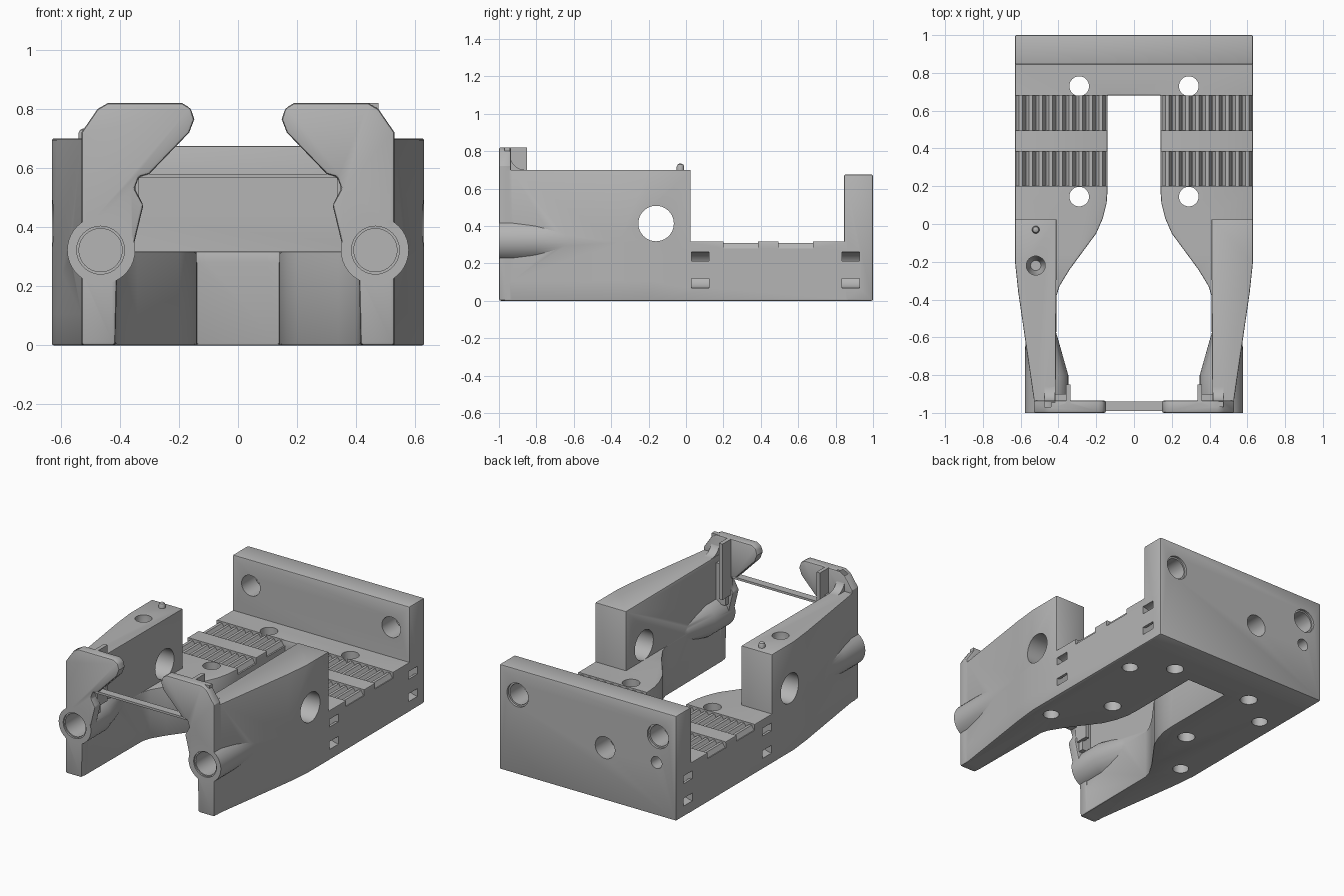
import bpy, bmesh, math
from mathutils import Vector

if "Cube" in bpy.data.objects:
    bpy.data.objects.remove(bpy.data.objects["Cube"])

grey = bpy.data.materials.new("matte_grey")
grey.use_nodes = True
grey.diffuse_color = (0.46, 0.46, 0.46, 1)
grey.node_tree.nodes["Principled BSDF"].inputs["Base Color"].default_value = (0.46, 0.46, 0.46, 1)


def bake(obj):
    """Apply all modifiers of an object."""
    deps = bpy.context.evaluated_depsgraph_get()
    mesh = bpy.data.meshes.new_from_object(obj.evaluated_get(deps))
    obj.modifiers.clear()
    obj.data = mesh


def loft(name, rings, bevel=0):
    """Closed solid through a row of equal-length rings."""
    bm = bmesh.new()
    loops = [[bm.verts.new(p) for p in ring] for ring in rings]
    for a, b in zip(loops, loops[1:]):
        for i in range(len(a)):
            j = (i + 1) % len(a)
            bm.faces.new((a[i], a[j], b[j], b[i]))
    bm.faces.new(loops[0])
    bm.faces.new(loops[-1])
    bmesh.ops.recalc_face_normals(bm, faces=bm.faces)
    mesh = bpy.data.meshes.new(name)
    bm.to_mesh(mesh)
    bm.free()
    mesh.materials.append(grey)
    obj = bpy.data.objects.new(name, mesh)
    bpy.context.collection.objects.link(obj)
    if bevel:
        mod = obj.modifiers.new("edge", 'BEVEL')
        mod.width, mod.segments, mod.angle_limit = bevel, 2, math.radians(40)
        bake(obj)
    return obj


PLACE = {'x': lambda p, t: (t, p[0], p[1]),
         'y': lambda p, t: (p[0], t, p[1]),
         'z': lambda p, t: (p[0], p[1], t)}


def prism(name, pts, axis, a, b, bevel=0):
    return loft(name, [[PLACE[axis](p, t) for p in pts] for t in (a, b)], bevel)


def circle(u, v, r, n=40):
    return [(u + r * math.cos(math.tau * i / n), v + r * math.sin(math.tau * i / n)) for i in range(n)]


def box(name, x, y, z, bevel=0):
    return prism(name, [(x[0], y[0]), (x[1], y[0]), (x[1], y[1]), (x[0], y[1])], 'z', *z, bevel)


def side(s, pts):
    return [(s * u, v) for u, v in pts]


solids, cutters = [], []

# U-shaped deck
half = [(.63, .87), (.63, -.2), (.613, -.36), (.53, -.93), (.53, -.97), (.415, -.97), (.41, -.38),
        (.395, -.33), (.34, -.24), (.2, -.05), (.165, .03), (.145, .11), (.14, .18), (.14, .68)]
solids.append(prism("cradle_body", half + side(-1, half)[::-1], 'z', 0, .318, .006))

# Upright back wall
solids.append(box("back_wall", (-.63, .63), (.845, 1), (0, .675), .008))

ARM = [(.63, .025), (.63, -.2), (.613, -.36), (.53, -.93), (.53, -.97), (.415, -.97), (.41, .025)]
HOOK = [(.53, 0), (.53, .72), (.475, .8), (.44, .82), (.19, .82), (.16, .802), (.148, .765),
        (.165, .72), (.3, .58), (.335, .57), (.35, .53), (.32, .475), (.355, .33), (.41, .22), (.415, 0)]
arc = [(-.86 - .08 * math.sin(a), .78 - .08 * math.cos(a)) for a in [i * math.pi / 16 for i in range(9)]]
FILLET = arc + [(-.94, .82), (-.97, .82), (-.97, .6), (-.86, .6)]

for s, label in ((1, "left"), (-1, "right")):
    # Tapered arm, hooked front plate, its fillet and the clip ridge
    solids.append(prism(label + "_arm", side(s, ARM), 'z', .1, .70, .006))
    solids.append(prism(label + "_hook", side(s, HOOK), 'y', -1, -.935, .01))
    solids.append(prism(label + "_fillet", FILLET, 'x', s * .418, s * .475))
    solids.append(box(label + "_ridge", sorted((s * .335, s * .36)), (-.95, -.85), (.46, .82)))
    solids.append(box(label + "_ridge_foot", sorted((s * .35, s * .425)), (-.95, -.9), (.4, .66)))
    # Boss that fades into the arm
    stations = [(-1, .463, .115), (-.8, .463, .115), (-.6, .49, .085), (-.55, .49, .07)]
    solids.append(loft(label + "_boss", [[(u, y, v) for u, v in circle(s * cx, .322, r)] for y, cx, r in stations]))
    # Chamfered bore in the boss
    cutters.append(prism("bore", circle(s * .465, .322, .073), 'y', -1.1, -.65))
    cutters.append(prism("bore_rim", circle(s * .465, .322, .081), 'y', -1.1, -.99))
    # Round window through the arm
    cutters.append(prism("window", circle(-.16, .413, .095), 'x', s * .3, s * .8))
    # Screw holes through the deck, blind holes below
    for y in (.73, .145):
        cutters.append(prism("deck_hole", circle(s * .29, y, .052), 'z', -.1, .5))
    for y in (.57, -.17):
        cutters.append(prism("blind_hole", circle(s * .51, y, .048), 'z', -.1, .2))
    # Back wall holes with countersink
    cutters.append(prism("wall_hole", circle(s * .5, .51, .066), 'y', .7, 1.1))
    cutters.append(prism("wall_sink", circle(s * .5, .51, .076), 'y', .985, 1.1))
    # Curved strap tunnels in the sides
    angles = [math.pi / 2 + math.pi * i / 12 for i in range(-1, 14)]
    ring = [(.63 + r * math.cos(a), .165 + r * math.sin(a))
            for r, seq in ((.097, angles), (.047, angles[::-1])) for a in seq]
    for y in (.03, .835):
        cutters.append(prism("strap_tunnel", side(s, ring), 'y', y, y + .092))
    # Recesses with toothed grip pads
    for i, (y0, y1) in enumerate(((.2, .385), (.495, .68))):
        cutters.append(box("recess", sorted((s * .1, s * .7)), (y0, y1), (.28, .4)))
        teeth = [(.145, .27)]
        for k in range(9):
            x = .15 + k * .053
            teeth += [(x, .281), (x + .016, .308), (x + .034, .308), (x + .05, .281)]
        teeth.append((.628, .27))
        prism(f"{label}_grip_{i + 1}", side(s, teeth), 'y', y0, y1)

# Cable hole, small hole and the hole in the arm top
cutters.append(prism("cable_hole", circle(-.123, .338, .07), 'y', .851, 1.1))
cutters.append(prism("cable_opening", circle(-.123, .338, .07), 'y', .835, .86))
cutters.append(prism("small_hole", circle(-.49, .34, .038), 'y', .87, 1.1))
cutters.append(loft("top_hole", [[(u, v, z) for u, v in circle(-.52, -.22, r)]
                                 for z, r in ((.56, .027), (.64, .05), (.8, .05))]))

# Keep the deck solid below the cable hole opening
bpy.data.objects.remove(cutters.pop(-3))

# Fuse the solids and cut the openings
body = solids[0]
for parts, operation in ((solids[1:], 'UNION'), (cutters, 'DIFFERENCE')):
    for part in parts:
        mod = body.modifiers.new("join", 'BOOLEAN')
        mod.object, mod.operation, mod.solver = part, operation, 'EXACT'
        bake(body)
        bpy.data.objects.remove(part)

# Thin front crossbar
box("crossbar", (-.335, .335), (-.99, -.94), (.566, .58))

# Locating pin with a rounded tip
pin = loft("locating_pin", [[(u, v, z) for u, v in circle(-.52, -.03, r, 20)]
                            for z, r in ((.69, .02), (.718, .02), (.728, .015), (.733, .006))])

for obj in (body, pin):
    bpy.ops.object.select_all(action='DESELECT')
    obj.select_set(True)
    bpy.context.view_layer.objects.active = obj
    bpy.ops.object.shade_smooth_by_angle(angle=math.radians(30))
